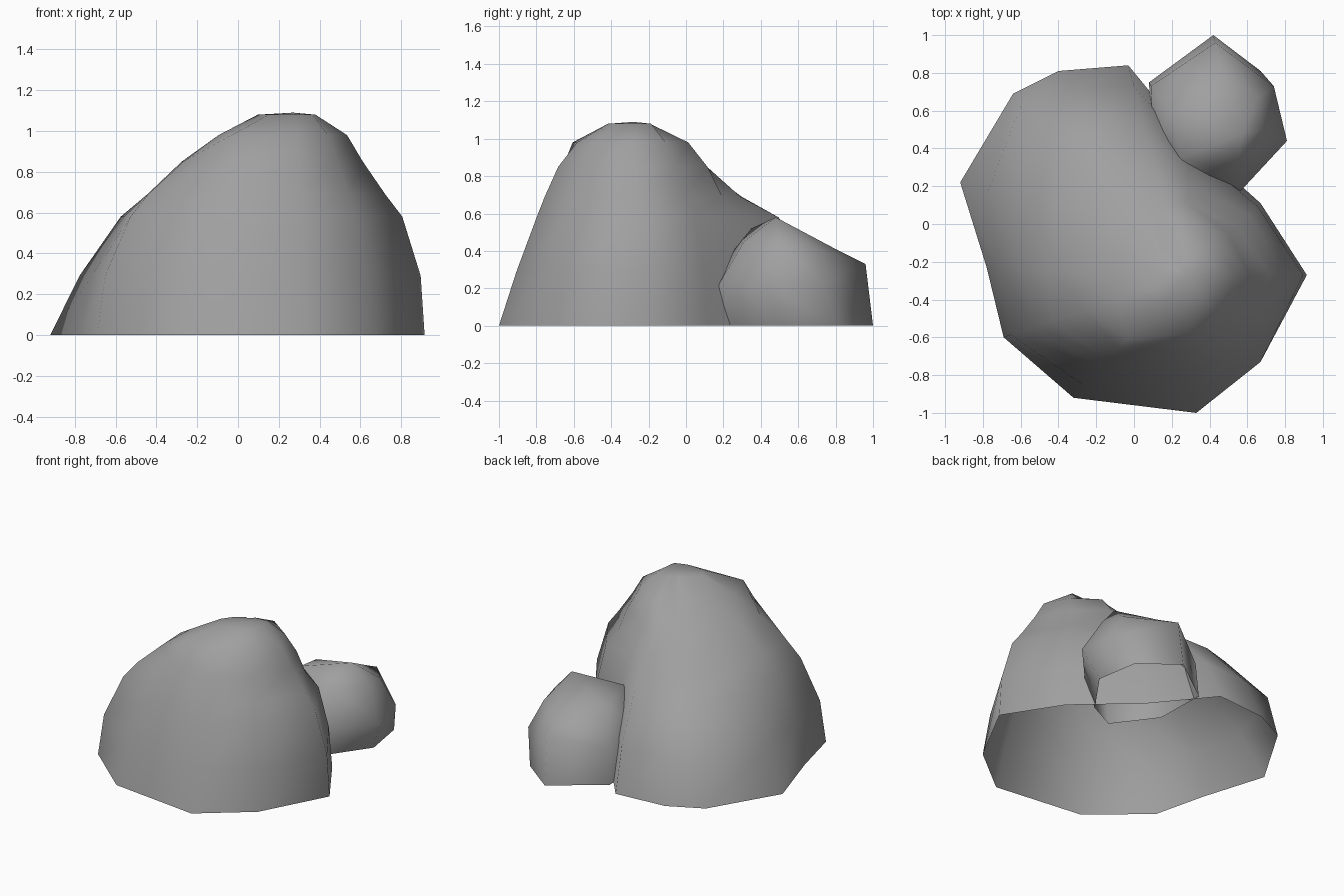
import bpy
import bmesh
from mathutils import Vector

cube = bpy.data.objects.get("Cube")
if cube:
    bpy.data.objects.remove(cube, do_unlink=True)

stone = bpy.data.materials.new("stone_grey")
stone.use_nodes = True
GREY = (0.35, 0.35, 0.35, 1)
stone.diffuse_color = GREY
stone.node_tree.nodes["Principled BSDF"].inputs["Base Color"].default_value = GREY


def build_rock(name, rings, apex):
    """Skin stacked rings of equal count, open below and closed by an apex."""
    bm = bmesh.new()
    loops = [[bm.verts.new(p) for p in ring] for ring in rings]
    n = len(loops[0])
    for low, high in zip(loops, loops[1:]):
        for i in range(n):
            j = (i + 1) % n
            bm.faces.new((low[i], low[j], high[j], high[i]))
    tip = bm.verts.new(apex)
    for i in range(n):
        bm.faces.new((loops[-1][i], loops[-1][(i + 1) % n], tip))
    for face in bm.faces:
        face.smooth = True
    mesh = bpy.data.meshes.new(name)
    bm.to_mesh(mesh)
    bm.free()
    mesh.materials.append(stone)
    rock = bpy.data.objects.new(name, mesh)
    bpy.context.collection.objects.link(rock)
    return rock


def inset_ring(outline, summit, height, percents):
    """Move each corner of the outline its own share of the way to the summit."""
    ring = []
    for (x, y), percent in zip(outline, percents):
        point = Vector((x, y, 0)).lerp(summit, percent / 100)
        point.z = height
        ring.append(point)
    return ring


# Large boulder: steep front, shelf at the back, off-centre summit
summit = Vector((.27, -.28, 1.09))
footprint = [(.915, -.27), (.67, .11), (.29, .45), (-.03, .84), (-.4, .81),
             (-.64, .69), (-.92, .22), (-.78, -.23), (-.69, -.6),
             (-.32, -.92), (.33, -1), (.67, -.73)]
slopes = {
    0: [0] * len(footprint),
    .29: [3, 4, 8, 10, 9, 5, 12, 6, 4, 10, 13, 8],
    .58: [17, 16, 23, 31, 29, 26, 29, 21, 17, 25, 28, 23],
    .69: [30, 31, 35, 49, 47, 45, 41, 32, 26, 32, 34, 33],
    .85: [47, 42, 46, 65, 67, 63, 61, 48, 44, 41, 44, 46],
    .98: [59, 56, 60, 77, 84, 85, 79, 74, 62, 49, 58, 57],
    1.08: [83, 76, 88, 94, 95, 94, 93, 88, 82, 80, 81, 76],
}
build_rock("large_boulder",
           [inset_ring(footprint, summit, z, s) for z, s in slopes.items()],
           summit)

# Small boulder: bulging sides and a top sloping down to the back
base = [(.42, 1, 0), (.67, .81, 0), (.72, .51, 0), (.5, .2, 0),
        (.3, .1, 0), (.09, .38, 0), (.08, .75, 0)]
bulge = [(.43, .96, .33), (.74, .73, .23), (.81, .44, .22), (.56, .17, .21),
         (.33, .1, .2), (.1, .38, .3), (.09, .73, .25)]
shoulder = [(.46, .8, .41), (.66, .67, .42), (.69, .5, .44), (.55, .31, .45),
            (.42, .3, .46), (.25, .35, .52), (.2, .6, .46)]
build_rock("small_boulder", [base, bulge, shoulder], (.57, .48, .58))
